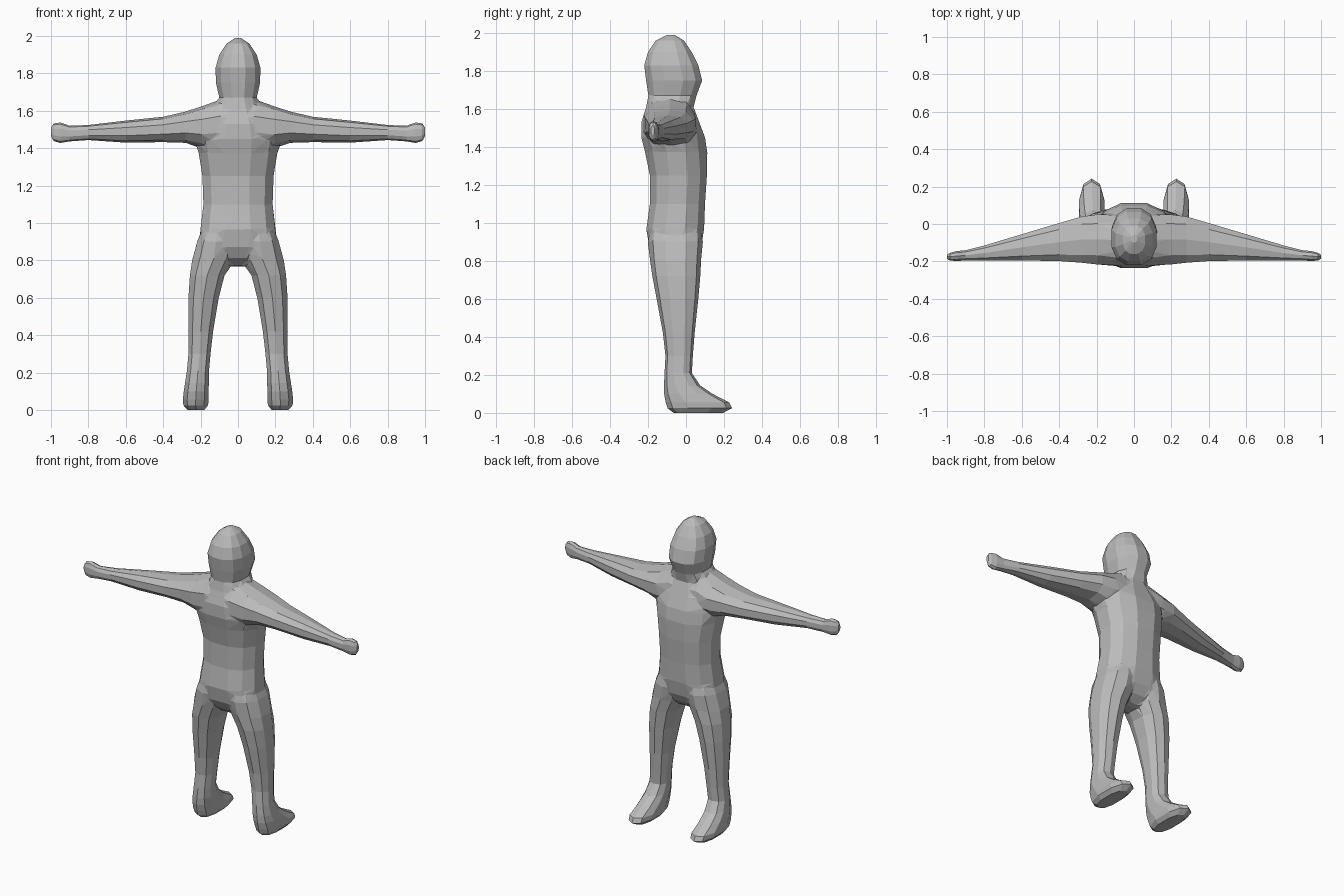
import bpy, bmesh, math
from mathutils import Vector

old = bpy.data.objects.get("Cube")
if old:
    bpy.data.objects.remove(old, do_unlink=True)

skin = bpy.data.materials.new("plain grey")
skin.use_nodes = True
GREY = (0.5, 0.5, 0.5, 1)
skin.diffuse_color = GREY
skin.node_tree.nodes["Principled BSDF"].inputs["Base Color"].default_value = GREY


def loft(name, axis, sections, sides=12, power=0.85):
    """Skin rounded rings; each section is (position, a_min, a_max, b_min, b_max)."""
    bm = bmesh.new()
    rings = []
    grow = 1 / math.cos(math.pi / sides) ** power
    for pos, a0, a1, b0, b1 in sections:
        ring = []
        for i in range(sides):
            t = 2 * math.pi * (i + 0.5) / sides
            c, s = math.cos(t), math.sin(t)
            a = (a0 + a1) / 2 + (a1 - a0) / 2 * grow * math.copysign(abs(c) ** power, c)
            b = (b0 + b1) / 2 + (b1 - b0) / 2 * grow * math.copysign(abs(s) ** power, s)
            ring.append(bm.verts.new((a, b, pos) if axis == "z" else (pos, a, b)))
        rings.append(ring)
    for low, high in zip(rings, rings[1:]):
        for i in range(sides):
            j = (i + 1) % sides
            bm.faces.new((low[i], low[j], high[j], high[i]))
    bm.faces.new(rings[0])
    bm.faces.new(rings[-1])
    bmesh.ops.recalc_face_normals(bm, faces=bm.faces)
    mesh = bpy.data.meshes.new(name)
    bm.to_mesh(mesh)
    bm.free()
    mesh.materials.append(skin)
    obj = bpy.data.objects.new(name, mesh)
    bpy.context.collection.objects.link(obj)
    return obj


# Torso, neck and head: (z, half width, back y, front y)
trunk = [
    (0.77, 0.05, -0.11, 0.0), (0.81, 0.12, -0.16, 0.05), (0.87, 0.19, -0.195, 0.08),
    (0.97, 0.205, -0.215, 0.10), (1.1, 0.185, -0.19, 0.10), (1.25, 0.19, -0.19, 0.11),
    (1.37, 0.213, -0.215, 0.112), (1.45, 0.22, -0.235, 0.10), (1.53, 0.19, -0.235, 0.07),
    (1.61, 0.13, -0.21, 0.04), (1.67, 0.10, -0.198, 0.055), (1.75, 0.118, -0.21, 0.085),
    (1.83, 0.12, -0.22, 0.065), (1.9, 0.1, -0.2, 0.03), (1.96, 0.06, -0.16, -0.01),
    (1.99, 0.015, -0.1, -0.06),
]
body = loft("body", "z", [(z, -w, w, b, f) for z, w, b, f in trunk])

# Arms, lofted from hand to hand: (x, back y, front y, bottom z, top z)
arm = [
    (0.1, -0.225, 0.05, 1.40, 1.65), (0.2, -0.22, 0.055, 1.41, 1.62),
    (0.28, -0.207, 0.04, 1.432, 1.592), (0.4, -0.198, 0.005, 1.435, 1.565),
    (0.6, -0.195, -0.055, 1.432, 1.545), (0.8, -0.195, -0.115, 1.445, 1.522),
    (0.9, -0.195, -0.14, 1.438, 1.518), (0.95, -0.198, -0.145, 1.43, 1.535),
    (0.985, -0.195, -0.155, 1.44, 1.53), (1.0, -0.185, -0.165, 1.465, 1.51),
]
arms = loft("arms", "x", [(-s[0], *s[1:]) for s in reversed(arm)] + arm, sides=10)

# Legs with feet: (z, inner x, outer x, heel y, toe y)
leg = [
    (0.0, 0.18, 0.27, -0.06, 0.19), (0.025, 0.16, 0.292, -0.09, 0.235),
    (0.055, 0.157, 0.295, -0.1, 0.22), (0.1, 0.157, 0.29, -0.11, 0.135),
    (0.145, 0.156, 0.283, -0.112, 0.07), (0.21, 0.155, 0.273, -0.11, 0.028),
    (0.3, 0.147, 0.265, -0.105, 0.033), (0.42, 0.133, 0.266, -0.118, 0.042),
    (0.6, 0.103, 0.265, -0.15, 0.06), (0.72, 0.072, 0.257, -0.172, 0.07),
    (0.8, 0.03, 0.245, -0.187, 0.077), (0.9, 0.01, 0.222, -0.2, 0.088),
    (1.0, 0.03, 0.17, -0.17, 0.06),
]
left_leg = loft("left_leg", "z", leg, sides=10)
right_leg = loft("right_leg", "z", [(z, -o, -i, b, f) for z, i, o, b, f in leg], sides=10)

# Weld the limbs into one body
bpy.context.view_layer.objects.active = body
for part in (arms, left_leg, right_leg):
    mod = body.modifiers.new("weld", "BOOLEAN")
    mod.operation = "UNION"
    mod.solver = "EXACT"
    mod.object = part
    bpy.ops.object.modifier_apply(modifier=mod.name)
    bpy.data.objects.remove(part, do_unlink=True)

# Soften the creases at shoulders and hips
bm = bmesh.new()
bm.from_mesh(body.data)
bmesh.ops.remove_doubles(bm, verts=bm.verts, dist=0.004)
joints = [v for v in bm.verts
          if (0.08 < abs(v.co.x) < 0.27 and 1.36 < v.co.z < 1.66)
          or (abs(v.co.x) < 0.24 and 0.74 < v.co.z < 0.99)]
bmesh.ops.triangulate(bm, faces=[f for f in bm.faces if len(f.verts) > 4])
bmesh.ops.smooth_vert(bm, verts=joints, factor=0.3,
                      use_axis_x=True, use_axis_y=True, use_axis_z=True)
bm.to_mesh(body.data)
bm.free()
